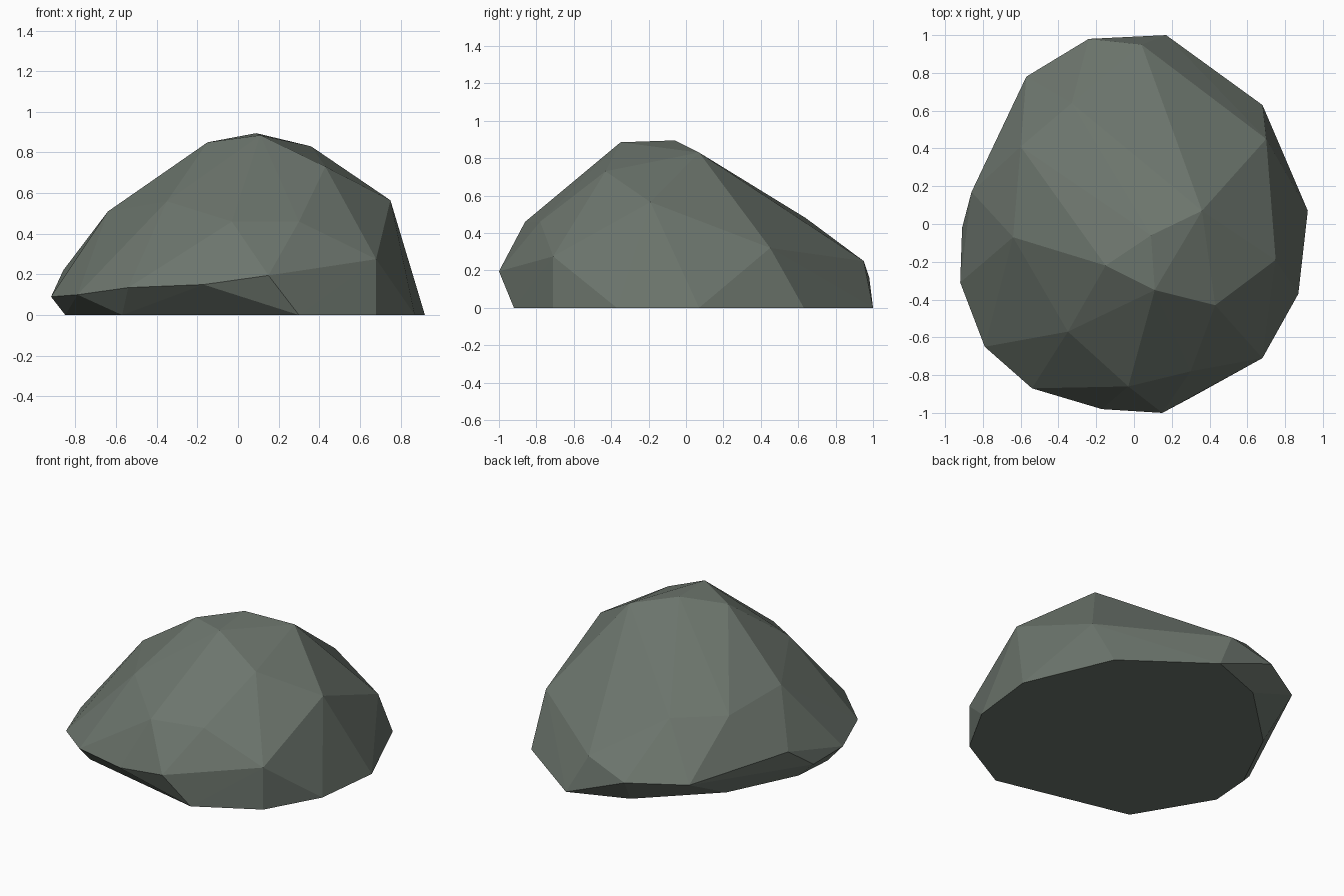
import bpy, bmesh

# Flat footprint (x, y), standing on the ground
BASE = [(0.17, 1.0), (0.68, 0.63), (0.92, 0.07), (0.87, -0.37), (0.68, -0.71),
        (0.30, -0.92), (-0.57, -0.72), (-0.85, -0.25), (-0.83, 0.02),
        (-0.615, 0.46), (-0.20, 0.86)]
# Overhanging rim, just above the ground
RIM = [(-0.24, 0.98, 0.16), (-0.57, 0.78, 0.157), (-0.86, 0.17, 0.22),
       (-0.91, -0.02, 0.08), (-0.92, -0.31, 0.09), (-0.79, -0.65, 0.10),
       (-0.54, -0.87, 0.135), (-0.17, -0.98, 0.15), (0.15, -1.0, 0.195)]
# Shoulder corners
SHOULDER = [(0.04, 0.95, 0.25), (0.70, 0.45, 0.32), (0.75, -0.19, 0.565),
            (0.68, -0.71, 0.275), (0.30, -0.78, 0.46), (-0.03, -0.86, 0.46),
            (-0.35, -0.57, 0.56), (-0.64, -0.07, 0.51), (-0.60, 0.41, 0.48),
            (-0.33, 0.64, 0.48)]
# Crown corners
CROWN = [(0.36, 0.07, 0.83), (0.09, -0.06, 0.895), (-0.15, -0.22, 0.85),
         (0.11, -0.35, 0.885), (0.43, -0.43, 0.73)]

# Faceted boulder: convex skin over the corners
bm = bmesh.new()
for p in [(x, y, 0) for x, y in BASE] + RIM + SHOULDER + CROWN:
    bm.verts.new(p)
res = bmesh.ops.convex_hull(bm, input=bm.verts[:])
loose = [v for v in bm.verts if not v.link_faces]
bmesh.ops.delete(bm, geom=loose, context='VERTS')
bmesh.ops.recalc_face_normals(bm, faces=bm.faces[:])
mesh = bpy.data.meshes.new("boulder")
bm.to_mesh(mesh)
bm.free()

# Grey-green stone
stone = bpy.data.materials.new("grey green stone")
stone.diffuse_color = (0.15, 0.178, 0.152, 1)
mesh.materials.append(stone)
bpy.context.collection.objects.link(bpy.data.objects.new("boulder", mesh))
